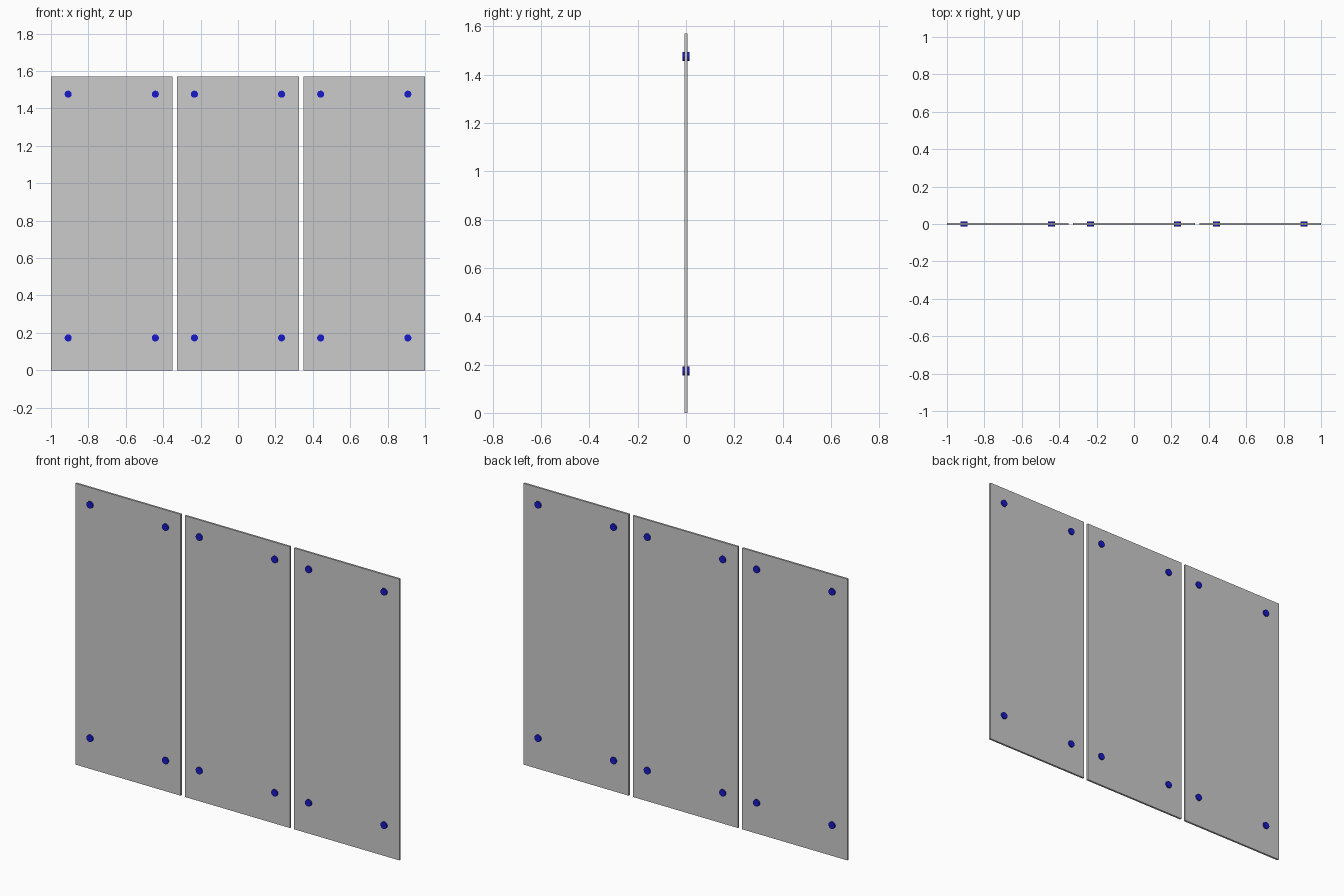
import bpy, math

if "Cube" in bpy.data.objects:
    bpy.data.objects.remove(bpy.data.objects["Cube"])

PANEL_W, PANEL_T, PANEL_H = 0.65, 0.011, 1.57
PITCH = 0.675
PIN_X, PIN_ZS = 0.233, (0.173, 1.476)
PIN_R, PIN_LEN = 0.019, 0.027

blue = bpy.data.materials.new("blue_fixing")
blue.diffuse_color = (0.01, 0.01, 0.6, 1)
blue.use_nodes = True
blue.node_tree.nodes["Principled BSDF"].inputs["Base Color"].default_value = blue.diffuse_color


def panel(x):
    # flat upright sheet
    bpy.ops.mesh.primitive_cube_add(size=1, location=(x, 0, PANEL_H / 2))
    ob = bpy.context.object
    ob.name = "panel"
    ob.scale = (PANEL_W, PANEL_T, PANEL_H)
    bpy.ops.object.transform_apply(location=False, rotation=False, scale=True)


def fixing(x, z):
    # round pin through the sheet, a disc showing on each face
    bpy.ops.mesh.primitive_cylinder_add(vertices=32, radius=PIN_R, depth=PIN_LEN,
                                        location=(x, 0, z),
                                        rotation=(math.pi / 2, 0, 0))
    ob = bpy.context.object
    ob.name = "fixing_pin"
    ob.data.materials.append(blue)
    bpy.ops.object.shade_smooth_by_angle(angle=math.radians(40))


# three panels, each with four corner fixings
for i in (-1, 0, 1):
    panel(i * PITCH)
    for side in (-1, 1):
        for z in PIN_ZS:
            fixing(i * PITCH + side * PIN_X, z)
